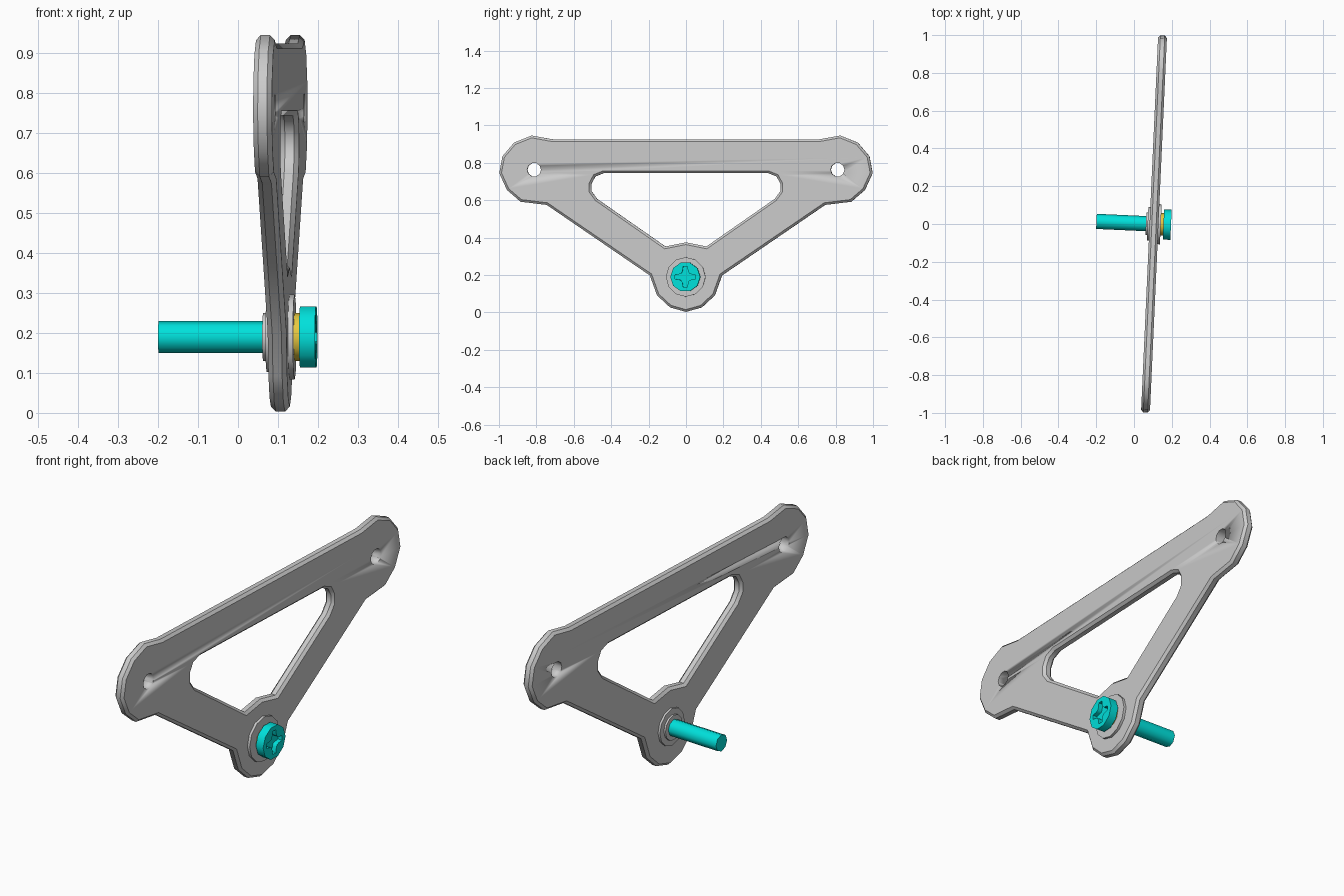
import bpy, bmesh, math
from mathutils import Matrix, Vector

if "Cube" in bpy.data.objects:
    bpy.data.objects.remove(bpy.data.objects["Cube"])

# Part frame: local X -> y, local Y -> z, local Z -> x, with a slight yaw
AXES = Matrix(((0, 0, 1, 0), (1, 0, 0, 0), (0, 1, 0, 0), (0, 0, 0, 1)))
FRAME = Matrix.Translation((0.106, 0, 0)) @ Matrix.Rotation(math.radians(-2.6), 4, 'Z') @ AXES
HALF, CHAMFER, PIVOT_Z = 0.0235, 0.012, 0.19


def material(name, rgb):
    m = bpy.data.materials.new(name)
    m.diffuse_color = (*rgb, 1)
    m.use_nodes = True
    m.node_tree.nodes["Principled BSDF"].inputs["Base Color"].default_value = m.diffuse_color
    return m


def add_object(name, bm, mat=None, smooth=50):
    bmesh.ops.recalc_face_normals(bm, faces=bm.faces)
    me = bpy.data.meshes.new(name)
    bm.to_mesh(me)
    bm.free()
    ob = bpy.data.objects.new(name, me)
    bpy.context.collection.objects.link(ob)
    if mat:
        me.materials.append(mat)
    bpy.ops.object.select_all(action='DESELECT')
    ob.select_set(True)
    bpy.context.view_layer.objects.active = ob
    bpy.ops.object.shade_smooth_by_angle(angle=math.radians(smooth))
    return ob


def disc(name, r, a, b, sides, mat=None, at=(0, PIVOT_Z)):
    bm = bmesh.new()
    place = FRAME @ Matrix.Translation((*at, (a + b) / 2)) @ Matrix.Rotation(math.pi / 2, 4, 'Z')
    bmesh.ops.create_cone(bm, cap_ends=True, segments=sides, radius1=r, radius2=r,
                          depth=b - a, matrix=place)
    return add_object(name, bm, mat)


def cut(target, cutter):
    cutter.hide_render = True
    mod = target.modifiers.new("cut", 'BOOLEAN')
    mod.operation, mod.solver, mod.object = 'DIFFERENCE', 'EXACT', cutter
    bpy.context.view_layer.objects.active = target
    bpy.ops.object.modifier_apply(modifier=mod.name)
    bpy.data.objects.remove(cutter)


def mirrored(pts):
    return pts + [(-x, y) for x, y in reversed(pts) if x > 0]


# Triangular plate: half outlines of the rim and the window, mirrored
rim = [(0, 0.003), (0.085, 0.027), (0.155, 0.092), (0.193, 0.198), (0.745, 0.575),
       (0.885, 0.592), (0.958, 0.655), (0.999, 0.745), (0.982, 0.835), (0.92, 0.908),
       (0.826, 0.946), (0.71, 0.925)]
window = [(0, 0.375), (0.11, 0.353), (0.475, 0.607), (0.505, 0.648), (0.505, 0.69),
          (0.485, 0.727), (0.44, 0.745)]
cu = bpy.data.curves.new("plate_profile", 'CURVE')
cu.dimensions, cu.fill_mode = '2D', 'BOTH'
cu.extrude, cu.bevel_depth = HALF - CHAMFER, CHAMFER
cu.bevel_resolution, cu.offset = 0, -CHAMFER
for pts in (mirrored(rim), mirrored(window)[::-1]):
    sp = cu.splines.new('POLY')
    sp.points.add(len(pts) - 1)
    for p, (x, y) in zip(sp.points, pts):
        p.co = (x, y, 0, 1)
    sp.use_cyclic_u = True
tmp = bpy.data.objects.new("plate_profile", cu)
bpy.context.collection.objects.link(tmp)
bm = bmesh.new()
bm.from_mesh(tmp.evaluated_get(bpy.context.evaluated_depsgraph_get()).to_mesh())
bpy.data.objects.remove(tmp)
bmesh.ops.remove_doubles(bm, verts=bm.verts, dist=1e-4)
bm.transform(FRAME)
plate = add_object("plate", bm, smooth=40)

# Bolt holes in the two upper lobes
for s in (-1, 1):
    cut(plate, disc("hole_cutter", 0.037, -0.2, 0.2, 10, at=(s * 0.812, 0.763)))

# Pivot bushing and washers
teal = material("teal", (0.0, 0.75, 0.71))
gold = material("gold", (0.8, 0.58, 0.05))
disc("bushing_flange", 0.106, 0.015, 0.036, 12)
disc("back_washer", 0.088, -0.034, -0.015, 12)
disc("bushing_sleeve", 0.06, -0.043, -0.015, 12)
disc("spacer", 0.06, 0.03, 0.052, 12, gold)

# Screw with cross recess in the head
disc("screw_shaft", 0.04, -0.305, 0.055, 8, teal)
head = disc("screw_head", 0.08, 0.05, 0.09, 10, teal)
quarter = [(0.055, -0.011), (0.055, 0.011), (0.03, 0.015), (0.02, 0.02), (0.015, 0.03)]
bm = bmesh.new()
outline = []
for k in range(4):
    turn = Matrix.Rotation(k * math.pi / 2, 3, 'Z')
    for x, y in quarter:
        outline.append(bm.verts.new(turn @ Vector((x, y, 0)) + Vector((0, PIVOT_Z, 0.068))))
face = bm.faces.new(outline)
ext = bmesh.ops.extrude_face_region(bm, geom=[face])
for v in ext["geom"]:
    if isinstance(v, bmesh.types.BMVert):
        v.co.z = 0.12
bm.transform(FRAME)
cut(head, add_object("recess_cutter", bm))
